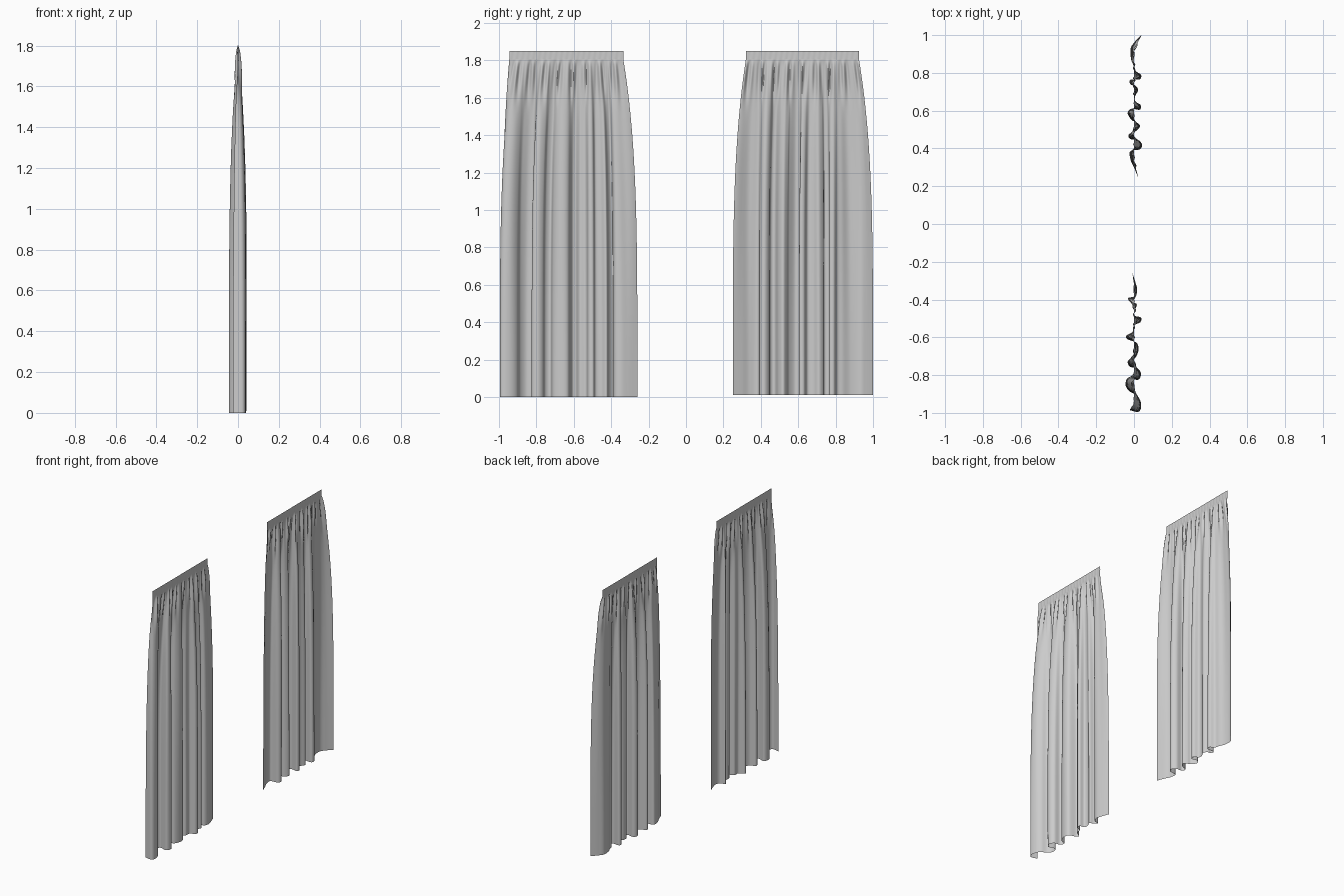
import bpy, math, random
from mathutils import Vector

if "Cube" in bpy.data.objects:
    bpy.data.objects.remove(bpy.data.objects["Cube"])

TOP, HEAD = 1.85, 1.805      # top of header band, top of hanging cloth
COLS, ROWS = 240, 44


def spline(points, steps=24):
    """Smooth curve through the hem points, resampled evenly by length."""
    p = [Vector(q) for q in points]
    p = [2 * p[0] - p[1]] + p + [2 * p[-1] - p[-2]]
    dense = []
    for a, b, c, d in zip(p, p[1:], p[2:], p[3:]):
        for k in range(steps):
            t = k / steps
            dense.append(0.5 * (2 * b + (c - a) * t + (2 * a - 5 * b + 4 * c - d) * t ** 2
                                + (3 * b - a - 3 * c + d) * t ** 3))
    dense.append(p[-2])
    dist = [0.0]
    for a, b in zip(dense, dense[1:]):
        dist.append(dist[-1] + (b - a).length)
    out, j = [], 0
    for i in range(COLS + 1):
        s = dist[-1] * i / COLS
        while j < len(dist) - 2 and dist[j + 1] < s:
            j += 1
        t = (s - dist[j]) / (dist[j + 1] - dist[j])
        out.append(dense[j].lerp(dense[j + 1], t))
    return out


def grid(name, rows):
    n = len(rows[0])
    verts = [v for r in rows for v in r]
    faces = [(i * n + j, i * n + j + 1, (i + 1) * n + j + 1, (i + 1) * n + j)
             for i in range(len(rows) - 1) for j in range(n - 1)]
    me = bpy.data.meshes.new(name)
    me.from_pydata(verts, [], faces)
    me.shade_smooth()
    ob = bpy.data.objects.new(name, me)
    bpy.context.collection.objects.link(ob)


def curtain(name, hem, y0, y1, z0, seed):
    rng = random.Random(seed)
    ph = [rng.uniform(0, 6.28) for _ in range(3)]
    base = spline(hem)
    rows = []
    for r in range(ROWS + 1):
        h = 1 - (1 - r / ROWS) ** 1.6          # rows get denser near the header
        z = z0 + (HEAD - z0) * h
        g = 1 - h ** 4                         # fold depth and flare
        pucker = 0.006 * math.exp(-((h - 0.95) / 0.06) ** 2) * min(1, (1 - h) / 0.015)
        row = []
        for i, b in enumerate(base):
            u = i / COLS
            x = b.x * g + pucker * (math.sin(88 * u + ph[0]) + 0.6 * math.sin(141 * u + ph[1]))
            # secondary soft folds in the upper half
            x += 0.005 * math.sin(math.pi * h) * h * math.sin(63 * u + ph[2])
            row.append((x, y0 + (y1 - y0) * u + (b.y - y0 - (y1 - y0) * u) * g, z))
        rows.append(row)
    grid(name, rows)
    # flat gathered header band
    grid(name + "_header", [[(0.0012 * math.sin(130 * i / COLS) * k,
                              y0 + (y1 - y0) * i / COLS, z) for i in range(COLS + 1)]
                            for z, k in ((HEAD, 0), (HEAD + 0.02, 1), (TOP, 0))])


# hem outlines (x, y) seen from above
hem_a = [(-0.025, -0.985), (0.02, -0.995), (0.037, -0.975), (0.032, -0.935), (0.012, -0.905),
         (-0.025, -0.885), (-0.045, -0.85), (-0.03, -0.815), (0.02, -0.825), (0.037, -0.795),
         (0.02, -0.765), (-0.022, -0.755), (-0.032, -0.725), (0.005, -0.71), (0.022, -0.67),
         (0.015, -0.63), (-0.035, -0.61), (-0.04, -0.59), (-0.005, -0.57), (0.0, -0.535),
         (0.033, -0.52), (0.037, -0.495), (0.005, -0.485), (0.0, -0.455), (0.014, -0.425),
         (-0.015, -0.412), (-0.032, -0.392), (0.005, -0.382), (0.017, -0.35), (0.008, -0.31),
         (-0.01, -0.26)]
hem_b = [(0.02, 0.25), (0.0, 0.30), (-0.018, 0.34), (-0.02, 0.385), (0.03, 0.395),
         (0.042, 0.42), (0.02, 0.445), (-0.02, 0.45), (-0.027, 0.475), (0.015, 0.495),
         (0.032, 0.52), (0.01, 0.54), (-0.012, 0.55), (-0.033, 0.585), (-0.015, 0.61),
         (0.03, 0.605), (0.035, 0.63), (0.005, 0.65), (0.006, 0.68), (0.022, 0.71),
         (0.005, 0.735), (-0.02, 0.74), (-0.018, 0.765), (0.03, 0.765), (0.037, 0.79),
         (0.008, 0.81), (0.0, 0.84), (-0.016, 0.88), (-0.018, 0.93), (0.005, 0.965),
         (0.038, 1.0)]

curtain("curtain_left", hem_a, -0.945, -0.335, 0.0, 3)
curtain("curtain_right", hem_b, 0.32, 0.925, 0.01, 8)
